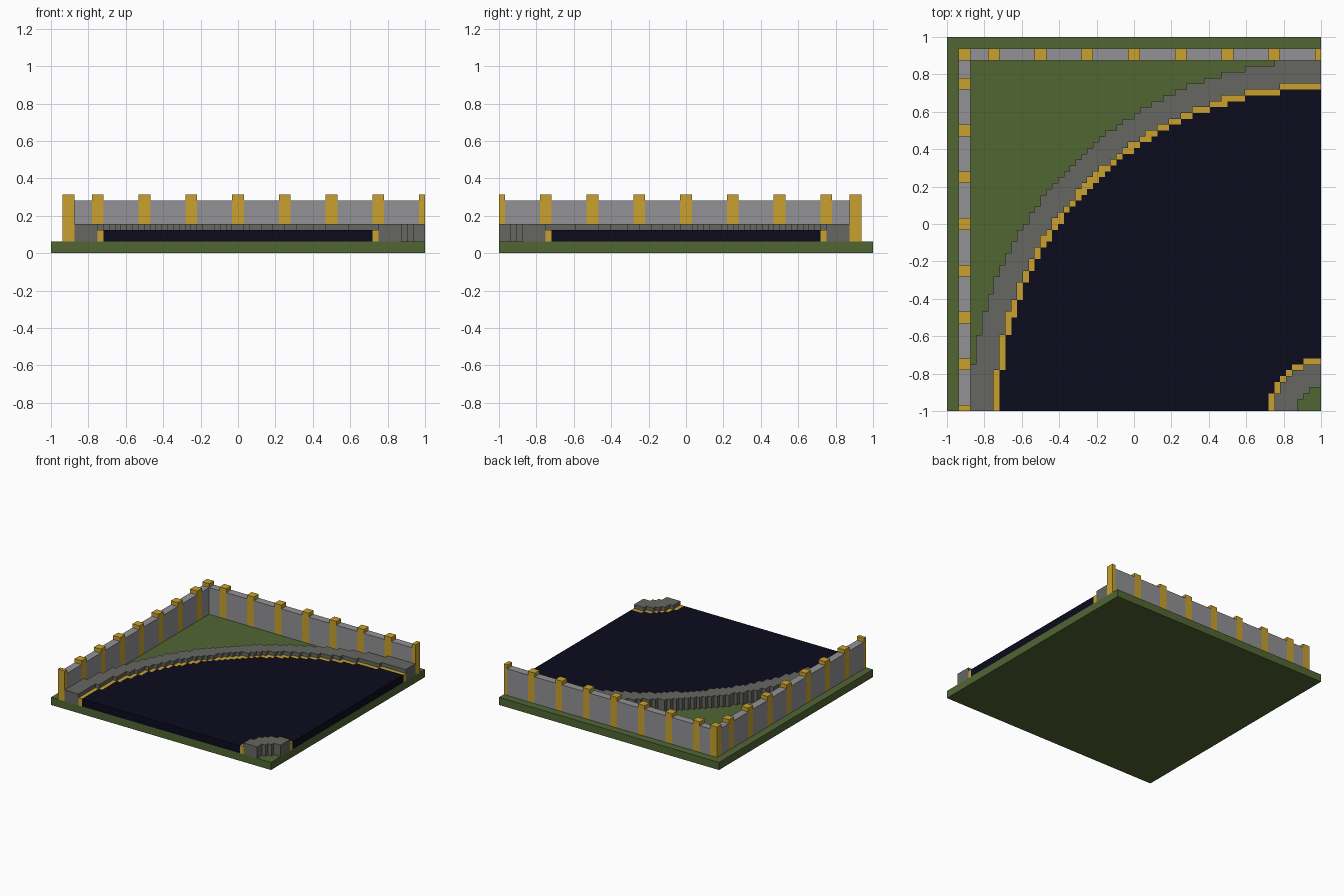
import bpy, bmesh, math

if "Cube" in bpy.data.objects:
    bpy.data.objects.remove(bpy.data.objects["Cube"])

U = 1 / 32          # one block of the model's grid
N = 64              # blocks along each side of the tile


def material(name, rgb):
    m = bpy.data.materials.new(name)
    m.diffuse_color = (*rgb, 1)
    m.use_nodes = True
    m.node_tree.nodes["Principled BSDF"].inputs["Base Color"].default_value = m.diffuse_color
    return m


GREEN = material("grass green", (0.082, 0.133, 0.034))
DARK_GREY = material("kerb grey", (0.133, 0.133, 0.122))
LIGHT_GREY = material("wall grey", (0.288, 0.288, 0.302))
GOLD = material("gold", (0.578, 0.356, 0.026))
NAVY = material("track navy", (0.0033, 0.0033, 0.0125))


def finish(name, bm, mat):
    mesh = bpy.data.meshes.new(name)
    bm.to_mesh(mesh)
    bm.free()
    mesh.materials.append(mat)
    ob = bpy.data.objects.new(name, mesh)
    bpy.context.collection.objects.link(ob)


def box(name, x0, x1, y0, y1, z0, z1, mat):
    """Box with limits in blocks, x and y measured from the tile centre."""
    bm = bmesh.new()
    bmesh.ops.create_cube(bm, size=1)
    for v in bm.verts:
        v.co = ((x1 if v.co.x > 0 else x0) * U,
                (y1 if v.co.y > 0 else y0) * U,
                (z1 if v.co.z > 0 else z0) * U)
    finish(name, bm, mat)


def block_ring(name, r0, r1, z0, z1, mat):
    """Stepped quarter ring around the front right corner, radii in blocks."""
    cells = {(i, j) for i in range(N) for j in range(N)
             if r0 <= math.hypot(i + 0.5, j + 0.5) < r1}
    bm = bmesh.new()

    def face(*pts):     # i runs left and j runs back from the corner
        bm.faces.new([bm.verts.new(((32 - i) * U, (j - 32) * U, z * U))
                      for i, j, z in pts])

    for i, j in cells:
        ring = [(i, j), (i, j + 1), (i + 1, j + 1), (i + 1, j)]
        face(*[(*p, z1) for p in ring])
        face(*[(*p, z0) for p in reversed(ring)])
        nexts = [(i - 1, j), (i, j + 1), (i + 1, j), (i, j - 1)]
        for k, near in enumerate(nexts):
            if near not in cells:
                a, b = ring[k], ring[(k + 1) % 4]
                face((*a, z0), (*b, z0), (*b, z1), (*a, z1))
    bmesh.ops.remove_doubles(bm, verts=bm.verts, dist=U * 0.01)
    bmesh.ops.recalc_face_normals(bm, faces=bm.faces)
    finish(name, bm, mat)


# Grass base
box("grass_base", -32, 32, -32, 32, 0, 2, GREEN)

# Curved track with gold edge lines and raised kerbs
block_ring("track", 9, 55, 2, 4, NAVY)
block_ring("inner_edge_line", 8, 9, 2, 4, GOLD)
block_ring("outer_edge_line", 55, 56, 2, 4, GOLD)
block_ring("inner_kerb", 4, 8, 2, 5, DARK_GREY)
block_ring("outer_kerb", 56, 60, 2, 5, DARK_GREY)

# Corner post
box("corner_post", -30, -28, 28, 30, 2, 10, GOLD)

# Back and left walls: posts every 8 blocks, panels between them
start = -28
for n, c in enumerate(range(-24, 33, 8)):
    a, b = c - 1, min(c + 1, 32)
    box(f"back_panel_{n}", start, a, 28, 30, 2, 9, LIGHT_GREY)
    box(f"back_post_{n}", a, b, 28, 30, 2, 10, GOLD)
    box(f"left_panel_{n}", -30, -28, -a, -start, 2, 9, LIGHT_GREY)
    box(f"left_post_{n}", -30, -28, -b, -a, 2, 10, GOLD)
    start = b
